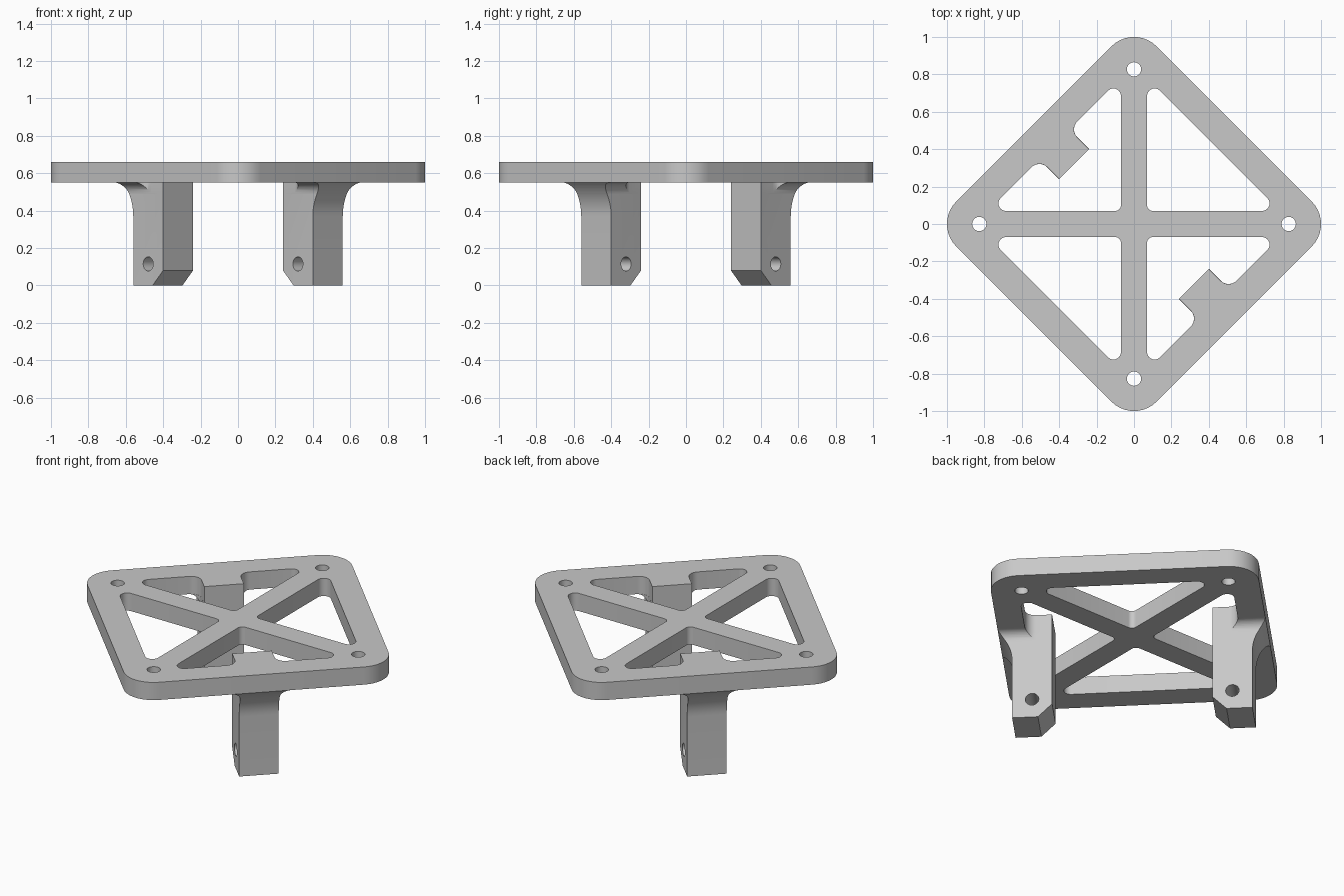
import bpy, bmesh, math
from mathutils import Vector, Matrix

if "Cube" in bpy.data.objects:
    bpy.data.objects.remove(bpy.data.objects["Cube"])

grey = bpy.data.materials.new("light_grey")
grey.diffuse_color = (0.58, 0.58, 0.58, 1)
grey.use_nodes = True
grey.node_tree.nodes["Principled BSDF"].inputs["Base Color"].default_value = grey.diffuse_color

PLATE_Z0, PLATE_Z1 = 0.55, 0.66
EDGE, RIM = 0.757, 0.602        # outer and inner distance of the frame rails
LEG_U, LEG_IN, LEG_OUT = 0.113, 0.453, 0.679


def rounded(points, steps=10):
    """Outline from (x, y, radius) corners; radius 0 stays sharp."""
    out = []
    for i, (x, y, r) in enumerate(points):
        p = Vector((x, y))
        if r == 0:
            out.append(p)
            continue
        d1 = (Vector(points[i - 1][:2]) - p).normalized()
        d2 = (Vector(points[(i + 1) % len(points)][:2]) - p).normalized()
        half = math.acos(max(-1, min(1, d1.dot(d2)))) / 2
        c = p + (d1 + d2).normalized() * r / math.sin(half)
        t = r / math.tan(half)
        a, b = p + d1 * t - c, p + d2 * t - c
        a0 = math.atan2(a.y, a.x)
        sweep = (math.atan2(b.y, b.x) - a0 + math.pi) % (2 * math.pi) - math.pi
        for k in range(steps + 1):
            ang = a0 + sweep * k / steps
            out.append(c + Vector((math.cos(ang), math.sin(ang))) * r)
    return out


def circle(x, y, r, n=32):
    return [Vector((x + r * math.cos(2 * math.pi * k / n),
                    y + r * math.sin(2 * math.pi * k / n))) for k in range(n)]


def prism(name, outline, lo, hi, axis="z", turn=0.0):
    """Extrude an outline along an axis, then turn it about z."""
    place = {"z": lambda a, b, h: (a, b, h),
             "y": lambda a, b, h: (a, h, b),
             "x": lambda a, b, h: (h, a, b)}[axis]
    bm = bmesh.new()
    face = bm.faces.new([bm.verts.new(place(p.x, p.y, lo)) for p in outline])
    ext = bmesh.ops.extrude_face_region(bm, geom=[face])
    shift = Vector(place(0, 0, hi - lo))
    bmesh.ops.translate(bm, vec=shift,
                        verts=[g for g in ext["geom"] if isinstance(g, bmesh.types.BMVert)])
    bmesh.ops.recalc_face_normals(bm, faces=bm.faces)
    bm.transform(Matrix.Rotation(turn, 4, "Z"))
    mesh = bpy.data.meshes.new(name)
    bm.to_mesh(mesh)
    bm.free()
    mesh.materials.append(grey)
    ob = bpy.data.objects.new(name, mesh)
    bpy.context.collection.objects.link(ob)
    return ob


def activate(ob):
    bpy.ops.object.select_all(action="DESELECT")
    ob.select_set(True)
    bpy.context.view_layer.objects.active = ob


def combine(ob, cutter, operation):
    activate(ob)
    mod = ob.modifiers.new("cut", "BOOLEAN")
    mod.operation, mod.object, mod.solver = operation, cutter, "EXACT"
    bpy.ops.object.modifier_apply(modifier=mod.name)
    bpy.data.objects.remove(cutter)


def smooth(ob):
    activate(ob)
    bpy.ops.object.shade_smooth_by_angle(angle=math.radians(30))


Q = math.pi / 4

# Square plate with rounded corners, turned to a diamond
plate = prism("plate", rounded([(-EDGE, -EDGE, .17), (EDGE, -EDGE, .17),
                                (EDGE, EDGE, .17), (-EDGE, EDGE, .17)]),
              PLATE_Z0, PLATE_Z1, turn=Q)

# Four triangular openings; two step around the leg tops
apex = 0.07 * math.sqrt(2)
wide = RIM - apex
notch = [(LEG_U, RIM, .06), (LEG_U, LEG_IN, 0), (-LEG_U, LEG_IN, 0), (-LEG_U, RIM, .06)]
for i in range(4):
    corners = [(0, apex, .03), (wide, RIM, .04)]
    corners += notch if i % 2 == 0 else []
    corners += [(-wide, RIM, .04)]
    combine(plate, prism("opening", rounded(corners), .4, .8, turn=Q + i * math.pi / 2),
            "DIFFERENCE")

# Screw holes in the corners
for i in range(4):
    combine(plate, prism("screw_hole", circle(.827, 0, .038), .4, .8, turn=i * math.pi / 2),
            "DIFFERENCE")
smooth(plate)

# Leg side profile: chamfered foot, outer face sweeping out to the plate edge
reach, rise = EDGE - LEG_OUT, 0.18
R = (rise ** 2 + reach ** 2) / (2 * reach)
end = math.asin(rise / R)
sweep = [Vector((LEG_OUT + R * (1 - math.cos(end * k / 10)),
                 PLATE_Z0 - rise + R * math.sin(end * k / 10))) for k in range(11)]
side = [Vector((LEG_IN + .08, 0)), Vector((LEG_OUT, 0))] + sweep
side += [Vector((LEG_IN, PLATE_Z0)), Vector((LEG_IN, .08))]

# Leg front profile: small fillets under the plate
front = rounded([(-LEG_U, -.1, 0), (LEG_U, -.1, 0), (LEG_U, PLATE_Z0, .06), (.3, PLATE_Z0, 0),
                 (.3, .6, 0), (-.3, .6, 0), (-.3, PLATE_Z0, 0), (-LEG_U, PLATE_Z0, .06)])

# Leg plan: keeps the fillets within the frame rail
w = LEG_U + .0005
plan = rounded([(w, .4, 0), (w, RIM, .06), (.3, RIM, 0), (.3, .9, 0),
                (-.3, .9, 0), (-.3, RIM, 0), (-w, RIM, .06), (-w, .4, 0)])

for name, turn in (("back_leg", Q), ("front_leg", Q + math.pi)):
    leg = prism(name, side, -.25, .25, "x", turn)
    combine(leg, prism("leg_front", front, .3, 1, "y", turn), "INTERSECT")
    combine(leg, prism("leg_plan", plan, -.2, .8, "z", turn), "INTERSECT")
    combine(leg, prism("pin_hole", circle(.566, .115, .038), -.4, .4, "x", turn), "DIFFERENCE")
    smooth(leg)
